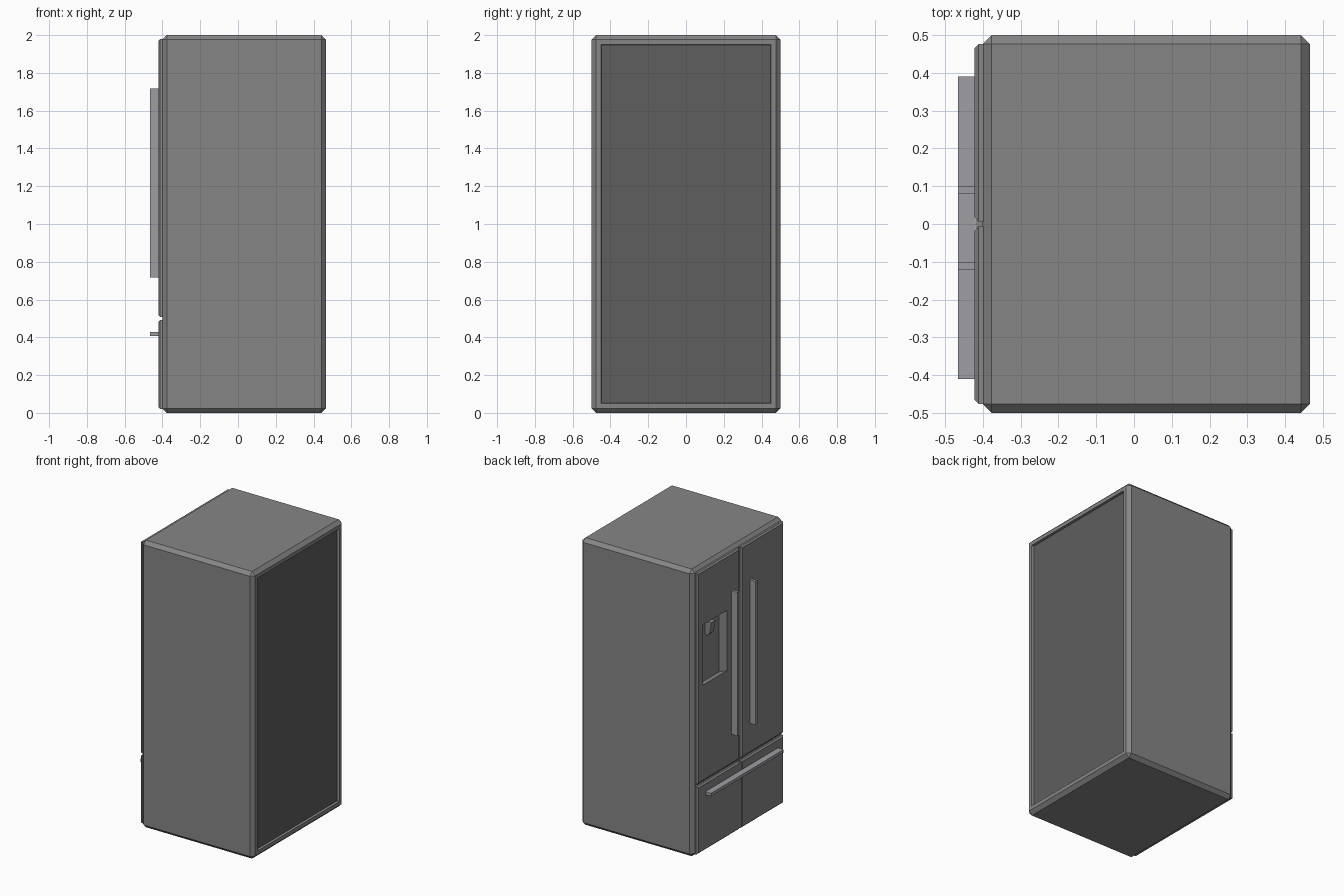
import bpy, bmesh

if "Cube" in bpy.data.objects:
    bpy.data.objects.remove(bpy.data.objects["Cube"])

FRONT = -0.422   # door face (doors look toward -x)
CASE = -0.401    # cabinet face behind the doors


def material(name, rgb):
    m = bpy.data.materials.new(name)
    m.diffuse_color = (*rgb, 1)
    m.use_nodes = True
    m.node_tree.nodes["Principled BSDF"].inputs["Base Color"].default_value = m.diffuse_color
    return m


STEEL = material("dark_steel", (0.24, 0.24, 0.24))
PANEL = material("back_black", (0.114, 0.114, 0.114))
HANDLE = material("handle_steel", (0.34, 0.34, 0.37))


def finish(name, bm, mat=STEEL):
    bmesh.ops.recalc_face_normals(bm, faces=bm.faces)
    me = bpy.data.meshes.new(name)
    bm.to_mesh(me)
    bm.free()
    me.materials.append(mat)
    ob = bpy.data.objects.new(name, me)
    bpy.context.collection.objects.link(ob)
    return ob


def box_bm(x, y, z):
    bm = bmesh.new()
    bmesh.ops.create_cube(bm, size=1)
    for v in bm.verts:
        for i, (lo, hi) in enumerate((x, y, z)):
            v.co[i] = hi if v.co[i] > 0 else lo
    return bm


def box(name, x, y, z, mat=STEEL):
    return finish(name, box_bm(x, y, z), mat)


def prism(name, profile, y0, y1):
    """Extrude an xz profile along y."""
    bm = bmesh.new()
    f = bm.faces.new([bm.verts.new((x, y0, z)) for x, z in profile])
    r = bmesh.ops.extrude_face_region(bm, geom=[f])
    verts = [g for g in r["geom"] if isinstance(g, bmesh.types.BMVert)]
    bmesh.ops.translate(bm, verts=verts, vec=(0, y1 - y0, 0))
    return finish(name, bm)


def cut(ob, cutter):
    m = ob.modifiers.new("recess", "BOOLEAN")
    m.operation, m.solver, m.object = "DIFFERENCE", "EXACT", cutter
    bpy.context.view_layer.objects.active = ob
    bpy.ops.object.modifier_apply(modifier=m.name)


# Cabinet: chamfered box with a shallow, darker recessed back panel
bm = box_bm((CASE, 0.466), (-0.5, 0.5), (0, 2))
bmesh.ops.bevel(bm, geom=bm.edges[:], offset=0.024, segments=1, affect="EDGES")
bm.normal_update()
back = max(bm.faces, key=lambda f: f.calc_center_median().x)
bmesh.ops.inset_region(bm, faces=[back], thickness=0.026, use_even_offset=True)
bmesh.ops.inset_region(bm, faces=[back], thickness=0.003, depth=-0.015, use_even_offset=True)
back.material_index = 1
cabinet = finish("cabinet", bm)
cabinet.data.materials.append(PANEL)

# Door and drawer panels with chamfered front edges
panels = {}
for row, z in (("door", (0.508, 1.98)), ("drawer", (0.02, 0.492))):
    for side, y in (("left", (0.007, 0.476)), ("right", (-0.476, -0.007))):
        bm = box_bm((FRONT, CASE + 0.002), y, z)
        rim = [e for e in bm.edges if all(v.co.x < FRONT + 0.001 for v in e.verts)]
        bmesh.ops.bevel(bm, geom=rim, offset=0.01, segments=1, affect="EDGES")
        panels[row, side] = finish(f"{row}_{side}", bm)

# Filler closing the drawer's centre seam
box("drawer_seam", (FRONT + 0.003, CASE), (-0.016, 0.016), (0.03, 0.482))

# Dispenser recess through the left door into the cabinet
cutter = prism("dispenser_cutter",
               [(-0.46, 1.195), (FRONT, 1.18), (-0.36, 1.155), (-0.36, 1.60), (-0.46, 1.60)],
               0.15, 0.415)
cut(panels["door", "left"], cutter)
cut(cabinet, cutter)
bpy.data.objects.remove(cutter)

# Dispenser hood and nozzle
prism("dispenser_hood", [(FRONT + 0.01, 1.60), (-0.36, 1.60), (-0.36, 1.55)], 0.15, 0.415)
prism("dispenser_nozzle",
      [(-0.41, 1.57), (-0.36, 1.57), (-0.36, 1.48), (-0.375, 1.47), (-0.395, 1.49)],
      0.26, 0.305)

# Handles
for side, y in (("left", 0.08), ("right", -0.12)):
    box(f"door_handle_{side}", (-0.466, FRONT), (y, y + 0.02), (0.717, 1.717), HANDLE)
box("drawer_handle", (-0.466, FRONT), (-0.41, 0.39), (0.407, 0.428), HANDLE)
